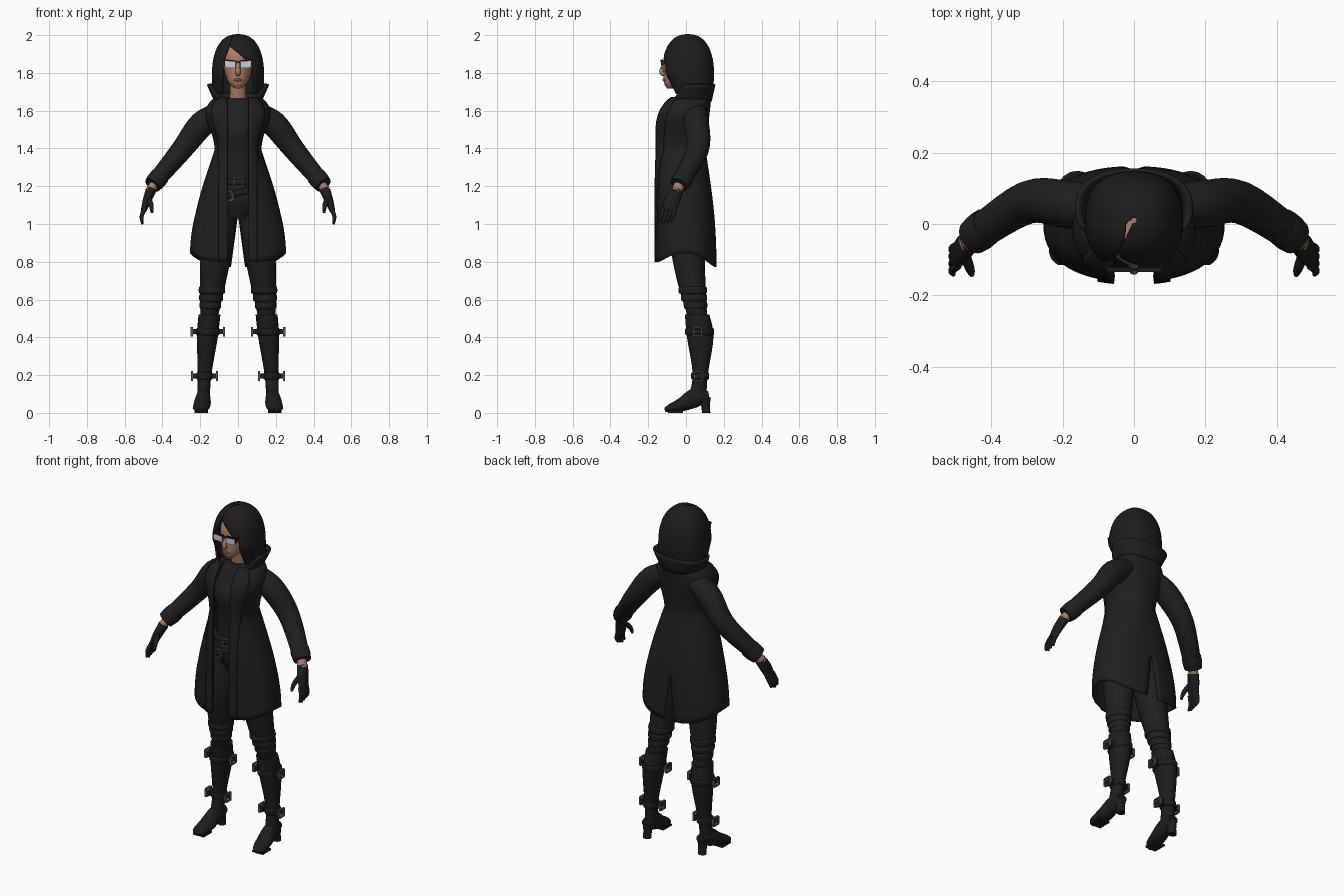
import bpy, bmesh
from math import sin, cos, pi, asin, radians
from mathutils import Vector, Matrix

if "Cube" in bpy.data.objects:
    bpy.data.objects.remove(bpy.data.objects["Cube"])


def material(name, red, green, blue):
    mat = bpy.data.materials.new(name)
    mat.use_nodes = True
    mat.diffuse_color = (red, green, blue, 1)
    shader = mat.node_tree.nodes["Principled BSDF"]
    shader.inputs["Base Color"].default_value = (red, green, blue, 1)
    shader.inputs["Roughness"].default_value = .8
    return mat


CLOTH = material("charcoal cloth", .014, .014, .014)
HAIR = material("black hair", .012, .012, .012)
LEATHER = material("black leather", .012, .012, .013)
SKIN = material("skin", .42, .21, .13)
LIPS = material("lips", .24, .09, .07)
LENS = material("pale lens", .6, .63, .65)
METAL = material("dull metal", .09, .09, .09)


def build(name, bm, mat, mirror=False, thick=0):
    bmesh.ops.recalc_face_normals(bm, faces=bm.faces)
    mesh = bpy.data.meshes.new(name)
    bm.to_mesh(mesh)
    bm.free()
    mesh.materials.append(mat)
    mesh.polygons.foreach_set("use_smooth", [True] * len(mesh.polygons))
    mesh.set_sharp_from_angle(angle=radians(40))
    ob = bpy.data.objects.new(name, mesh)
    bpy.context.collection.objects.link(ob)
    if mirror:
        ob.modifiers.new("Mirror", 'MIRROR')
    if thick:
        solid = ob.modifiers.new("Solidify", 'SOLIDIFY')
        solid.thickness, solid.offset = thick, 0
    return ob


def bridge(name, rings, mat, closed=True, **options):
    """Join successive rings of points; closed rings get end caps."""
    bm = bmesh.new()
    loops = [[bm.verts.new(point) for point in ring] for ring in rings]
    count = len(loops[0])
    for low, high in zip(loops, loops[1:]):
        for i in range(count if closed else count - 1):
            j = (i + 1) % count
            bm.faces.new((low[i], low[j], high[j], high[i]))
    if closed:
        bm.faces.new(loops[0])
        bm.faces.new(loops[-1])
    return build(name, bm, mat, **options)


def spline(points, steps=5):
    """Smooth curve through points of any dimension."""
    pts = [Vector(p) for p in points]
    last, out = len(pts) - 1, []
    for i in range(last):
        a, b, c, d = pts[max(i - 1, 0)], pts[i], pts[i + 1], pts[min(i + 2, last)]
        for k in range(steps):
            t = k / steps
            out.append(b + ((c - a) * t + (a * 2 - b * 5 + c * 4 - d) * t ** 2
                            + (b * 3 - a - c * 3 + d) * t ** 3) / 2)
    return out + [pts[last]]


def oval(centre, u, v, count=20):
    angles = [2 * pi * i / count for i in range(count)]
    return [centre + u * cos(a) + v * sin(a) for a in angles]


def stack(name, rows, mat, **options):
    """Level ovals through rows of x, y, z, half width, half depth."""
    rings = [oval(Vector(r[:3]), Vector((r[3], 0, 0)), Vector((0, r[4], 0))) for r in spline(rows)]
    return bridge(name, rings, mat, **options)


def tube(name, rows, mat, ref=(0, 1, 0), **options):
    """Ovals square to a path: x, y, z, half size along ref, half size across."""
    rows, ref, rings = spline(rows), Vector(ref), []
    path = [Vector(r[:3]) for r in rows]
    for i, (centre, row) in enumerate(zip(path, rows)):
        along = (path[min(i + 1, len(path) - 1)] - path[max(i - 1, 0)]).normalized()
        u = (ref - along * along.dot(ref)).normalized()
        rings.append(oval(centre, u * row[3], along.cross(u) * row[4]))
    return bridge(name, rings, mat, **options)


def band(name, x, y, z, width, depth, height, mat, **options):
    """Short upright ring with rounded edges."""
    rows = [(x, y, z - height / 2, width - .01, depth - .01), (x, y, z - height / 3, width, depth),
            (x, y, z + height / 3, width, depth), (x, y, z + height / 2, width - .01, depth - .01)]
    return stack(name, rows, mat, **options)


ROUND = .85


def theta(x, width):
    angle = asin(min(1, abs(x) / width) ** (1 / ROUND))
    return angle if x >= 0 else -angle


def power(value):
    return abs(value) ** ROUND * (1 if value >= 0 else -1)


def arc(z, width, front, back, start, end, count, hem=0):
    """Part of a rounded section; the angle runs from the front around +x."""
    points = []
    for i in range(count + 1):
        t = start + (end - start) * i / count
        y = (front + back) / 2 - (back - front) / 2 * power(cos(t))
        rise = hem * (.06 * abs(sin(t)) ** 3 - .03 * t / pi)
        points.append(Vector((width * power(sin(t)), y, z + rise)))
    return points


def levels(low, high, count):
    return [low + (high - low) * i / count for i in range(count + 1)]


def box(name, centre, size, mat, turn=0, mirror=False):
    bm = bmesh.new()
    place = Matrix.Translation(centre) @ Matrix.Rotation(turn, 4, 'Y') @ Matrix.Diagonal((*size, 1))
    bmesh.ops.create_cube(bm, size=1, matrix=place)
    return build(name, bm, mat, mirror=mirror)


def buckle(name, centre, size, mat, sideways=False, turn=0, mirror=False):
    """Square frame with a prong, facing the front or the side."""
    half, bar = size / 2, .008
    for part, across, up, wide, tall in (("top", 0, half, size, bar), ("bottom", 0, -half, size, bar),
                                         ("near", -half, 0, bar, size), ("far", half, 0, bar, size),
                                         ("prong", -half / 2, 0, half, bar)):
        shift = Matrix.Rotation(turn, 3, 'Y') @ Vector((across, 0, up))
        dims = (wide, .012, tall)
        if sideways:
            shift, dims = Vector((0, across, up)), (.012, wide, tall)
        box(f"{name}_{part}", Vector(centre) + shift, dims, mat, turn, mirror)


# Coat: flared skirt below the waist, rounded bodice above
WAIST, HEM, TOP, OPENING = 1.39, .8, 1.67, .055


def coat_section(z):
    if z < WAIST:
        flare = sin(pi / 2 * (WAIST - z) / (WAIST - HEM))
        return .12 + .13 * flare, -.158, .1 + .058 * flare, .1
    rise = (z - WAIST) / (TOP - WAIST)
    swell = sin(pi * rise ** 2)
    return .12 + .05 * swell, -.158 + .08 * rise ** 4, .1 + .03 * rise, .1 + .04 * swell


body, lapel = [], []
for z in levels(HEM, TOP, 28):
    width, front, back, edge = coat_section(z)
    slit, hem = .15 * max(0, 1.05 - z), max(0, 1 - 4 * (z - HEM))
    body.append(arc(z, width, front, back, theta(OPENING, width), pi - theta(slit, width), 24, hem))
    lapel.append(arc(z, width + .003, front - .008, back, theta(OPENING, width), theta(edge, width), 5, hem))
bridge("coat_body", body, CLOTH, closed=False, mirror=True, thick=.008)
bridge("coat_lapel", lapel, CLOTH, closed=False, mirror=True, thick=.008)
collar = [arc(1.65 + .09 * t, .12 + .04 * t, -.09 + .03 * t, .13 + .02 * t, .7 + .4 * t, pi, 14)
          for t in levels(0, 1, 4)]
bridge("collar", collar, CLOTH, closed=False, mirror=True, thick=.012)

# Sleeves, wrists and gloved hands
tube("sleeve", [(.08, .045, 1.6, .06, .05), (.19, .055, 1.53, .067, .068), (.3, .06, 1.39, .06, .057),
                (.45, -.035, 1.21, .048, .044)], CLOTH, mirror=True)
tube("sleeve_cuff", [(.41, -.004, 1.256, .052, .05), (.43, -.02, 1.233, .055, .051),
                     (.453, -.038, 1.207, .05, .046)], CLOTH, mirror=True)
tube("wrist", [(.43, -.02, 1.23, .03, .025), (.47, -.055, 1.17, .028, .024)], SKIN, mirror=True)
tube("glove_palm", [(.46, -.046, 1.18, .033, .028), (.48, -.07, 1.13, .04, .023),
                    (.5, -.092, 1.07, .036, .015)], LEATHER, mirror=True)
for i, finger in enumerate(("index", "middle", "ring", "little")):
    y, tip = -.118 + .02 * i, 1 + .007 * abs(i - 1)
    tube(f"glove_{finger}_finger", [(.494, y, 1.085, .011, .011), (.51, y - .012, 1.04, .011, .011),
                                    (.506, y - .024, tip, .006, .006)], LEATHER, mirror=True)
tube("glove_thumb", [(.477, -.08, 1.14, .016, .016), (.46, -.125, 1.1, .013, .013),
                     (.455, -.142, 1.06, .007, .007)], LEATHER, ref=(1, 0, 0), mirror=True)

# Shirt, hips and belts
stack("shirt", [(0, 0, 1.2, .125, .1), (0, -.02, 1.38, .105, .097), (0, -.02, 1.5, .125, .115),
                (0, .01, 1.62, .1, .085), (0, .015, 1.665, .058, .06)], CLOTH)
stack("hips", [(0, .01, 1.03, .07, .08), (0, .005, 1.13, .15, .112), (0, 0, 1.25, .125, .1)], CLOTH)
band("upper_belt", 0, 0, 1.223, .143, .116, .035, LEATHER)
slung = band("slung_belt", 0, 0, 0, .158, .121, .035, LEATHER)
slung.location.z, slung.rotation_euler.y = 1.165, -.25
buckle("upper_buckle", (0, -.122, 1.223), .045, METAL)
buckle("slung_buckle", (-.05, -.124, 1.147), .045, METAL, turn=-.25)
box("belt_end", (-.035, -.119, 1.13), (.022, .008, .07), LEATHER, turn=-.2)


# Legs and boots follow one gently bowed line
def leg(z):
    return .185 - .09 * z ** 1.5, .045 + .035 * cos(pi * (z - .3) / .6), z


stack("trouser_leg", [(*leg(z), width, depth) for z, width, depth in
                      ((1.1, .08, .095), (.9, .085, .092), (.7, .07, .075), (.5, .045, .05))],
      CLOTH, mirror=True)
for z in (.57, .61, .65):
    band("knee_fold", *leg(z), .16 * z - .035, .16 * z - .03, .04, CLOTH, mirror=True)
stack("boot_shaft", [(*leg(z), width, depth) for z, width, depth in
                     ((.52, .058, .065), (.4, .055, .07), (.2, .036, .04), (.07, .034, .05))],
      LEATHER, mirror=True)
tube("boot_foot", [(.18, .12, .09, .028, .025), (.184, .05, .08, .038, .05), (.19, -.02, .045, .045, .037),
                   (.2, -.085, .024, .038, .022), (.2, -.112, .016, .016, .01)],
     LEATHER, ref=(1, 0, 0), mirror=True)
stack("boot_heel", [(.183, .107, 0, .024, .022), (.182, .103, .04, .024, .024), (.181, .095, .085, .031, .036)],
      LEATHER, mirror=True)
box("boot_sole", (.196, -.055, .005), (.07, .08, .01), LEATHER, mirror=True)
for place, z, width, depth in (("calf", .43, .062, .076), ("ankle", .195, .043, .047)):
    x, y, z = leg(z)
    band(f"{place}_strap", x, y, z, width, depth, .04, LEATHER, mirror=True)
    for side, sign in (("outer", 1), ("inner", -1)):
        edge = x + sign * (width + .008)
        box(f"{place}_{side}_tab", (edge, y - .01, z), (.026, .05, .026), LEATHER, mirror=True)
        buckle(f"{place}_{side}_buckle", (edge + sign * .015, y - .01, z), .044, METAL,
               sideways=True, mirror=True)

# Head and neck
tube("neck", [(0, .03, 1.62, .05, .055), (0, .01, 1.68, .042, .044), (0, 0, 1.76, .042, .042)], SKIN)
stack("head", [(0, -.08, 1.718, .016, .02), (0, -.045, 1.75, .052, .072), (0, -.02, 1.82, .075, .097),
               (0, -.012, 1.9, .077, .1), (0, 0, 1.965, .04, .06)], SKIN)
tube("nose", [(0, -.11, 1.86, .008, .009), (0, -.13, 1.805, .012, .013), (0, -.115, 1.79, .008, .011)], SKIN)
tube("lips", [(-.024, -.107, 1.761, .004, .002), (0, -.117, 1.763, .007, .008),
              (.024, -.107, 1.761, .004, .002)], LIPS)

# Glasses
box("lens", (.041, -.128, 1.844), (.056, .008, .036), LENS, turn=-.06, mirror=True)
box("lens_top_rim", (.042, -.128, 1.865), (.068, .012, .008), LEATHER, turn=-.08, mirror=True)
box("lens_outer_rim", (.072, -.126, 1.852), (.006, .012, .026), LEATHER, mirror=True)
box("glasses_bridge", (0, -.128, 1.856), (.028, .008, .007), LEATHER)
box("glasses_arm", (.076, -.07, 1.864), (.005, .12, .009), LEATHER, mirror=True)

# Bob hair: a dome with a side-swept fringe, open around the face
bob = []
for t in levels(0, 1, 30):
    z = 1.69 + .31 * sin(t * pi / 2)
    dome = max(.001, 1 - max(0, (z - 1.78) / .22) ** 2.4) ** .42
    tuck, part = max(0, 1.8 - z), 1.945 - z
    width, depth, centre = .133 * dome, .134 * dome - .3 * tuck, .01 + .25 * tuck
    sweep = max(-.06 * dome, min(.08, 1.15 * part - .045))
    far = max(.06 * dome, min(.08, .4 * part + .044))
    bob.append(arc(z, width, centre - depth, centre + depth, theta(sweep, width), 2 * pi - theta(far, width), 36))
bridge("hair", bob, HAIR, closed=False, thick=.01)
